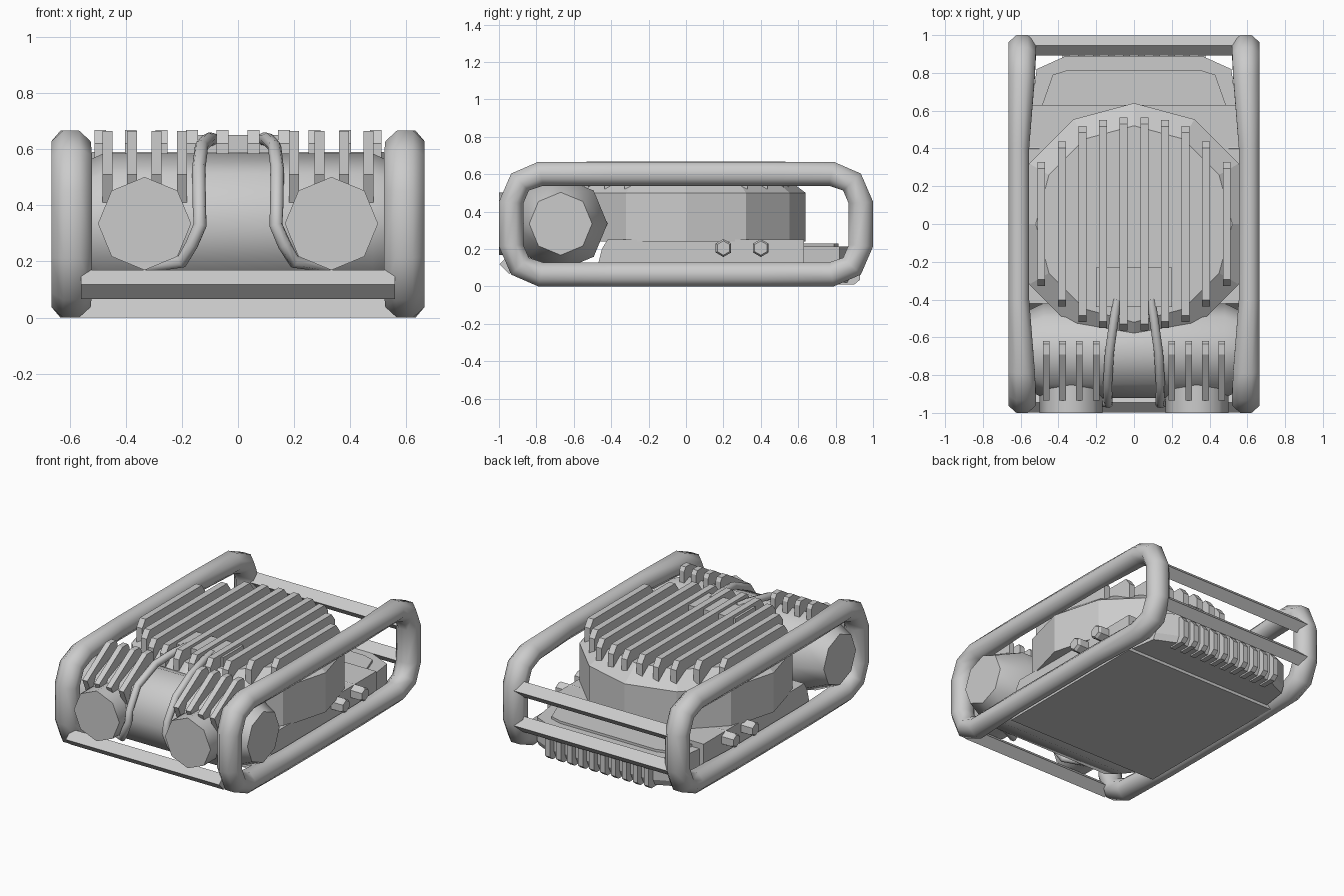
import bpy, bmesh, math
from mathutils import Vector

if "Cube" in bpy.data.objects:
    bpy.data.objects.remove(bpy.data.objects["Cube"])


def finish(bm, name, smooth=None):
    bmesh.ops.recalc_face_normals(bm, faces=bm.faces)
    me = bpy.data.meshes.new(name)
    bm.to_mesh(me)
    bm.free()
    ob = bpy.data.objects.new(name, me)
    bpy.context.collection.objects.link(ob)
    if smooth:
        bpy.ops.object.select_all(action='DESELECT')
        ob.select_set(True)
        bpy.context.view_layer.objects.active = ob
        bpy.ops.object.shade_smooth_by_angle(angle=math.radians(smooth))
    return ob


def loft(name, rings, closed=False, smooth=None):
    """Skin a list of equal-length rings; cap the ends unless closed."""
    bm = bmesh.new()
    vs = [[bm.verts.new(p) for p in r] for r in rings]
    n = len(vs[0])
    for i in range(len(vs) if closed else len(vs) - 1):
        a, b = vs[i], vs[(i + 1) % len(vs)]
        for j in range(n):
            k = (j + 1) % n
            bm.faces.new((a[j], a[k], b[k], b[j]))
    if not closed:
        bm.faces.new(vs[0])
        bm.faces.new(vs[-1])
    return finish(bm, name, smooth)


def circle(n, r, start=0.0):
    return [(r * math.cos(start + 2 * math.pi * i / n), r * math.sin(start + 2 * math.pi * i / n))
            for i in range(n)]


def side_plate(name, profile, x, thick):
    """Plate with a (y, z) outline, extruded along x."""
    return loft(name, [[(x + s * thick / 2, y, z) for y, z in profile] for s in (-1, 1)])


def flat_plate(name, outline, z0, z1):
    """Plate with an (x, y) outline, extruded along z."""
    return loft(name, [[(x, y, z) for x, y in outline] for z in (z0, z1)])


def x_drum(name, cy, cz, stations, n=8, smooth=None, start=0.0):
    """Turned part along x from (x, radius) stations."""
    return loft(name, [[(x, cy + a, cz + b) for a, b in circle(n, r, start)] for x, r in stations],
                smooth=smooth)


def tube(name, pts, r, n=8):
    pts = [Vector(p) for p in pts]
    rings = []
    for i, p in enumerate(pts):
        t = (pts[min(i + 1, len(pts) - 1)] - pts[max(i - 1, 0)]).normalized()
        u = t.cross(Vector((1, 0.2, 0.1))).normalized()
        v = t.cross(u)
        rings.append([p + u * a + v * b for a, b in circle(n, r)])
    return loft(name, rings, smooth=60)


def mirror_outline(half):
    return half + [(-x, y) for x, y in reversed(half)]


# Side guard loops: outer and inner outline pairs, wider at the ends
quarter = [((.40, .333), (.40, .205), .61, .055),
           ((.79, .333), (.765, .205), .595, .070),
           ((.935, .27), (.84, .18), .5925, .0725),
           ((1.0, .12), (.87, .11), .5925, .0725)]
stations = []
for sy, sz in ((1, 1), (1, -1), (-1, -1), (-1, 1)):
    part = [((sy * o[0], .333 + sz * o[1]), (sy * i[0], .333 + sz * i[1]), cx, hw)
            for o, i, cx, hw in quarter]
    stations += part if sy * sz > 0 else part[::-1]
for side, label in ((-1, "left"), (1, "right")):
    rings = []
    for o, i, cx, hw in stations:
        mid, half = (Vector(o) + Vector(i)) / 2, (Vector(o) - Vector(i)) / 2
        rings.append([(side * (cx + hw * b), *(mid + half * a))
                      for a, b in circle(8, 1 / math.cos(math.pi / 8), math.pi / 8)])
    loft("guard_loop_" + label, rings, closed=True, smooth=55)

# Cross bars joining the loops
for name, y, z in (("front_bar", -.945, .118), ("rear_bar_lower", .945, .21), ("rear_bar_upper", .945, .44)):
    x_drum(name, y, z, [(-.56, .052), (.56, .052)], n=4)

# Base slab, rear deck and raised deck panel
side_plate("base_slab", [(-.50, 0), (.63, 0), (.63, .25), (-.42, .25), (-.45, .2)], 0, 1.14)
rear = mirror_outline([(.545, .60), (.515, .82), (.36, .89)])
loft("rear_deck", [[(x, y - (.02 if y > .7 else 0), .02) for x, y in rear],
                   [(x, y, .06) for x, y in rear], [(x, y, .212) for x, y in rear]])
flat_plate("deck_panel", mirror_outline([(.49, .62), (.43, .79), (.35, .815)]), .2, .228)

# Rear ribs
for i in range(10):
    side_plate("rear_rib", [(.80, .01), (.90, .01), (.93, .035), (.93, .15), (.90, .19), (.80, .19)],
               -.36 + .08 * i, .035)

# Twelve-sided drum with bevelled top
loft("main_drum", [[(x, y, z) for x, y in circle(12, r)]
                   for r, z in ((.64, .24), (.64, .5), (.52, .59))])

# Cooling fins across the drum
for x, h in ((.055, .565), (.164, .55), (.273, .52), (.382, .437), (.491, .328)):
    for s in (-1, 1):
        side_plate("drum_fin", [(-h, .52), (-h, .62), (-h + .035, .668),
                                (h - .035, .668), (h, .62), (h, .52)], s * x, .042)

# Junction box on top of the drum
flat_plate("junction_box", [(-.2, -.44), (.2, -.44), (.2, -.23), (-.2, -.23)], .55, .65)

# Front cross cylinder with tapered ends
x_drum("front_cylinder", -.67, .335, [(-.655, .168), (-.48, .25), (.48, .25), (.655, .168)],
       n=8, smooth=50)

for s in (-1, 1):
    # Forward-facing end pods
    loft("front_pod", [[(s * .333 + a, y, .335 + b) for a, b in circle(8, .166)] for y in (-1, -.7)],
         smooth=50)
    # Sloping fins above each pod
    for x in (.20, .29, .378, .465):
        side_plate("front_fin", [(-.62, .5), (-.62, .64), (-.635, .665), (-.69, .665), (-.935, .51),
                                 (-.89, .41), (-.8, .42)], s * x, .036)
    # Cables from the junction box down over the cylinder
    tube("cable", [(s * .09, -.40, .635), (s * .105, -.50, .635), (s * .13, -.68, .61),
                   (s * .14, -.85, .53), (s * .138, -.935, .40), (s * .135, -.95, .33),
                   (s * .165, -.945, .26), (s * .2, -.92, .2), (s * .32, -.85, .185)], .024)
    # Hex bolts on the base rail
    for y in (.2, .4):
        x_drum("rail_bolt", y, .205, [(s * .5, .048), (s * .635, .048), (s * .65, .038)],
               n=6, start=math.pi / 6)
